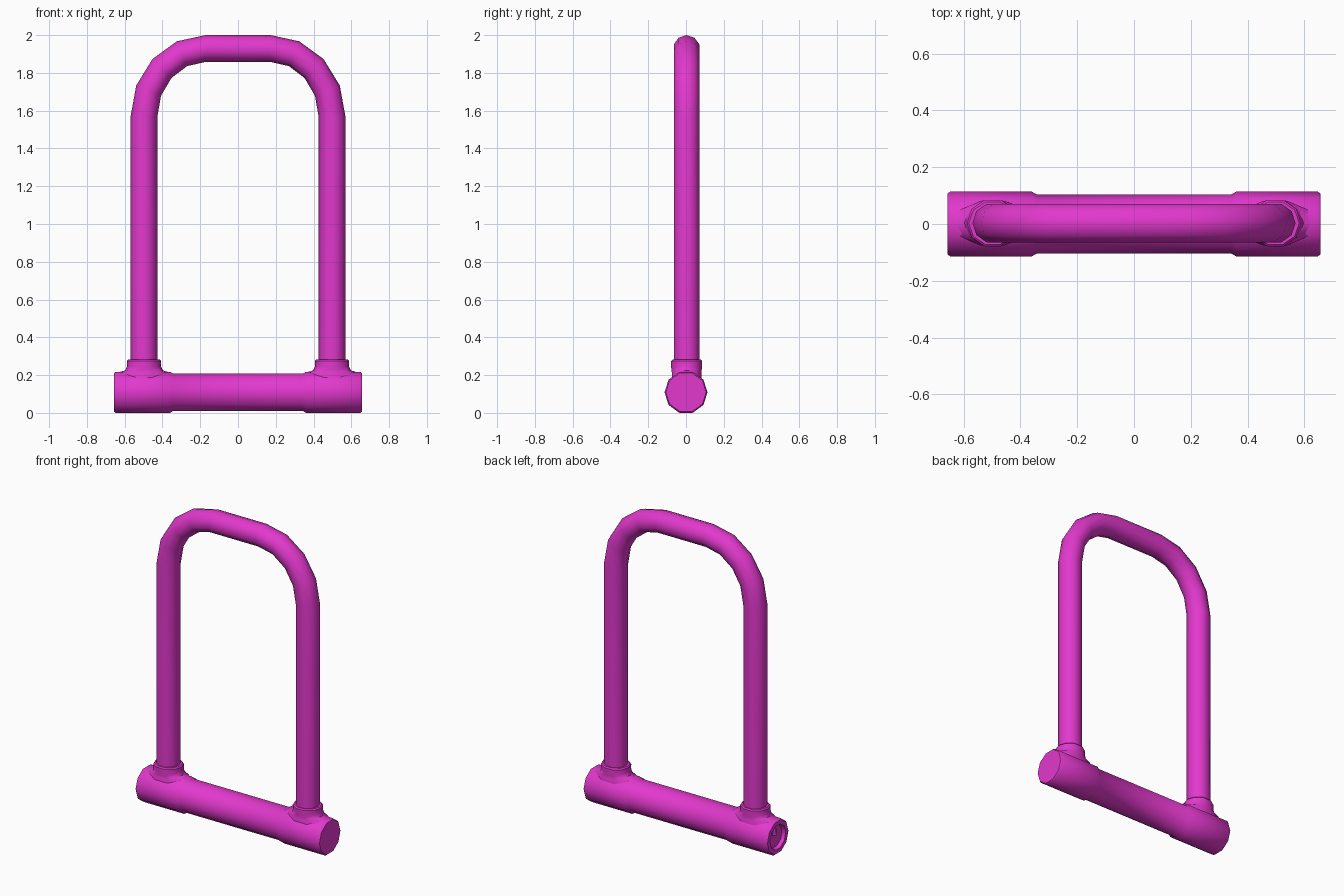
import bpy, bmesh
from math import sin, cos, pi, radians
from mathutils import Vector

cube = bpy.data.objects.get("Cube")
if cube:
    bpy.data.objects.remove(cube)

SIDES = 10
X, Y, Z = Vector((1, 0, 0)), Vector((0, 1, 0)), Vector((0, 0, 1))

magenta = bpy.data.materials.new("magenta")
magenta.use_nodes = True
color = (0.76, 0.04, 0.61, 1)
magenta.diffuse_color = color
magenta.node_tree.nodes["Principled BSDF"].inputs["Base Color"].default_value = color


def loft(name, rings):
    """Skin rings given as (centre, axis a, axis b), capped at both ends."""
    bm = bmesh.new()
    loops = []
    for centre, a, b in rings:
        angles = [2 * pi * i / SIDES for i in range(SIDES)]
        loops.append([bm.verts.new(centre + a * cos(t) + b * sin(t)) for t in angles])
    for lower, upper in zip(loops, loops[1:]):
        for i in range(SIDES):
            j = (i + 1) % SIDES
            bm.faces.new((lower[i], lower[j], upper[j], upper[i]))
    bm.faces.new(loops[0])
    bm.faces.new(loops[-1])
    bmesh.ops.recalc_face_normals(bm, faces=bm.faces)
    mesh = bpy.data.meshes.new(name)
    bm.to_mesh(mesh)
    bm.free()
    mesh.materials.append(magenta)
    obj = bpy.data.objects.new(name, mesh)
    bpy.context.collection.objects.link(obj)
    bpy.ops.object.select_all(action='DESELECT')
    obj.select_set(True)
    bpy.context.view_layer.objects.active = obj
    bpy.ops.object.shade_smooth_by_angle(angle=radians(40))
    return obj


# Crossbar with thicker end sleeves and a keyhole recess in the right end
bar_centre = Z * 0.109
sleeve = [(0.657, 0.107), (0.648, 0.114), (0.36, 0.114), (0.343, 0.104)]
recess = [(-0.635, 0.072), (-0.657, 0.08)]
profile = recess + [(-x, r) for x, r in sleeve] + sleeve[::-1]
loft("crossbar", [(bar_centre + X * x, Y * r, Z * r) for x, r in profile])

# Collars, flared along the bar where they meet it
collar = [(0.12, 0.15, 0.082), (0.213, 0.14, 0.082), (0.225, 0.1, 0.084),
          (0.245, 0.09, 0.086), (0.275, 0.091, 0.086), (0.282, 0.084, 0.079)]
for side, label in ((-1, "right"), (1, "left")):
    base = X * side * 0.498 + Y * 0.003
    loft(label + "_collar", [(base + Z * z, X * a, Y * b) for z, a, b in collar])

# Shackle: two straight legs joined by faceted elliptical bends
RADIUS = 0.071
path = [(-0.498, 0.12, 0)]
for i in range(5):
    t = i * pi / 8
    path.append((-0.172 - 0.326 * cos(t), 1.568 + 0.361 * sin(t), t))
path += [(-x, z, pi - t) for x, z, t in reversed(path)]
loft("shackle", [(Vector((x, 0.003, z)), (Z * sin(t) - X * cos(t)) * RADIUS, Y * RADIUS)
                 for x, z, t in path])
